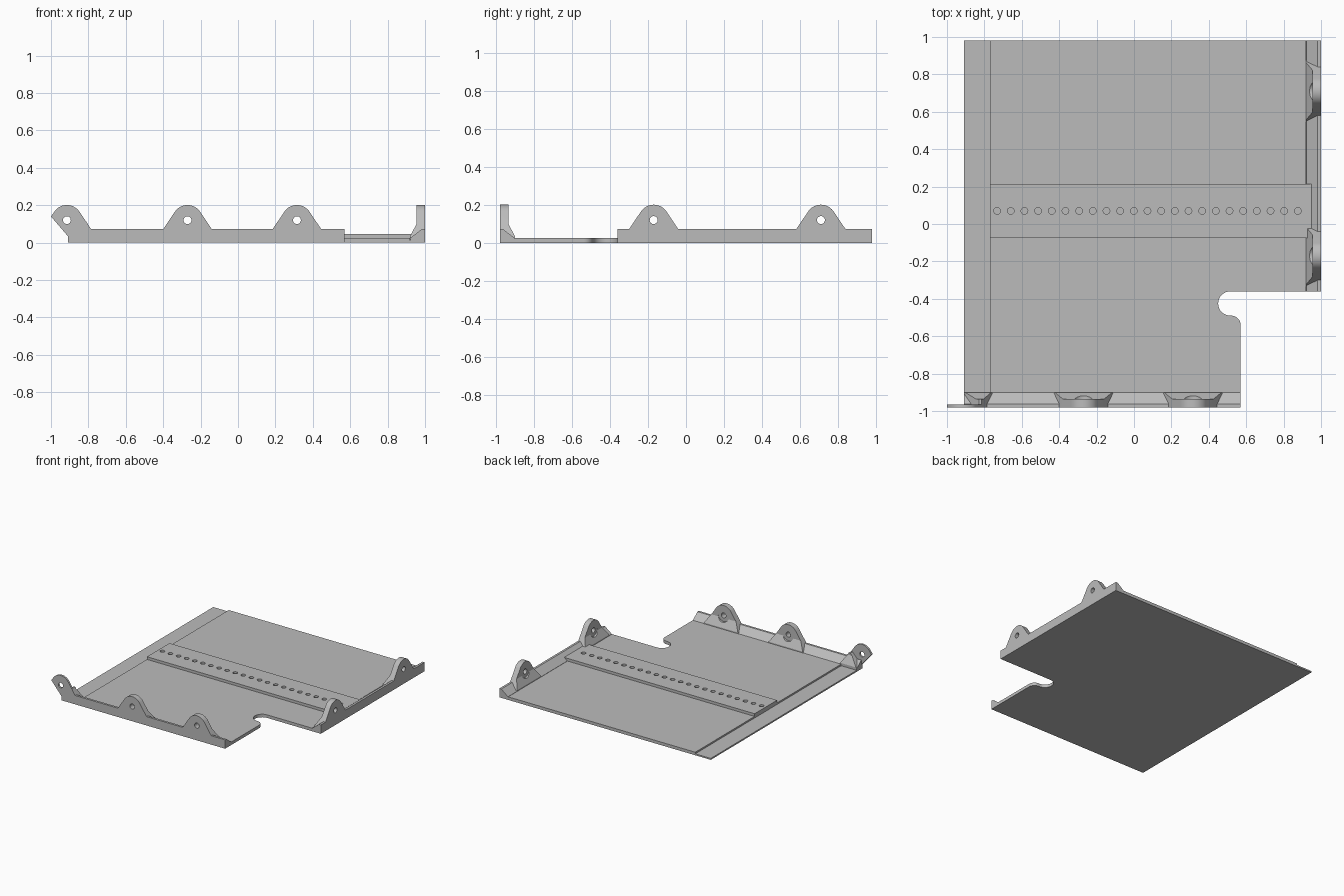
import bpy, bmesh, math
from mathutils import Vector

if "Cube" in bpy.data.objects:
    bpy.data.objects.remove(bpy.data.objects["Cube"])

grey = bpy.data.materials.new("plain grey")
grey.diffuse_color = (0.5, 0.5, 0.5, 1)
grey.use_nodes = True
grey.node_tree.nodes["Principled BSDF"].inputs["Base Color"].default_value = grey.diffuse_color

# Coordinate frames: (a, b, h) -> world
def flat(a, b, h):            # outline in plan, h is height
    return Vector((a, b, h))

def front_face(u, z, d):      # outline seen from the front, d is depth inward
    return Vector((u, -0.98 + d, z))

def right_face(u, z, d):      # outline seen from the right, d is depth inward
    return Vector((1 - d, u, z))

def front_section(d, z, u):   # cross-section swept along the front edge
    return front_face(u, z, d)

def right_section(d, z, u):   # cross-section swept along the right edge
    return right_face(u, z, d)

def prism(name, pts, h0, h1, frame):
    bm = bmesh.new()
    lo = [bm.verts.new(frame(a, b, h0)) for a, b in pts]
    hi = [bm.verts.new(frame(a, b, h1)) for a, b in pts]
    bm.faces.new(lo)
    bm.faces.new(hi)
    n = len(pts)
    for i in range(n):
        j = (i + 1) % n
        bm.faces.new((lo[i], lo[j], hi[j], hi[i]))
    bmesh.ops.recalc_face_normals(bm, faces=bm.faces)
    me = bpy.data.meshes.new(name)
    bm.to_mesh(me)
    bm.free()
    me.materials.append(grey)
    ob = bpy.data.objects.new(name, me)
    bpy.context.collection.objects.link(ob)
    return ob

def boolean(ob, cutter, op='DIFFERENCE'):
    bpy.ops.object.select_all(action='DESELECT')
    bpy.context.view_layer.objects.active = ob
    ob.select_set(True)
    mod = ob.modifiers.new("cut", 'BOOLEAN')
    mod.operation, mod.solver, mod.object = op, 'EXACT', cutter
    bpy.ops.object.modifier_apply(modifier=mod.name)
    bpy.data.objects.remove(cutter)

def arc(cx, cy, r, a0, a1, n):
    return [(cx + r * math.cos(math.radians(a0 + (a1 - a0) * i / n)),
             cy + r * math.sin(math.radians(a0 + (a1 - a0) * i / n))) for i in range(n + 1)]

def circle(cx, cy, r, n=24):
    return arc(cx, cy, r, 0, 360 * (n - 1) / n, n - 1)

# Base sheet and raised upper sheet, both with the rounded corner cut-out
def outline(x0, x1, y0):
    return ([(x0, y0), (0.57, y0)] + arc(0.52, -0.54, 0.05, 0, 90, 8)
            + arc(0.515, -0.425, 0.065, 270, 90, 16) + [(x1, -0.36), (x1, 0.98), (x0, 0.98)])

prism("base_sheet", outline(-0.91, 1.0, -0.98), 0, 0.012, flat)
prism("upper_sheet", outline(-0.77, 0.92, -0.905), 0.012, 0.025, flat)

# Cross rib with its row of holes
rib = prism("cross_rib", [(-0.77, -0.075), (0.95, -0.075), (0.95, 0.215), (-0.77, 0.215)],
            0.025, 0.047, flat)
for i in range(23):
    boolean(rib, prism("hole_cutter", circle(-0.732 + i * 0.0731, 0.07, 0.018, 16), 0.01, 0.06, flat))

# Edge walls with a sloping inner side
wall = [(0, 0.012), (0, 0.072), (0.018, 0.072), (0.078, 0.025), (0.078, 0.012)]
prism("front_wall", wall, -0.91, 0.57, front_section)
prism("right_wall", wall, -0.36, 0.98, right_section)

# Mounting lugs: rounded outline, flared foot, pin hole and round seat
foot = [(0, 0), (0, 0.3), (0.045, 0.3), (0.045, 0.1), (0.08, 0.035), (0.08, 0)]

def lug(name, c, face, section):
    pts = ([(c + 0.165, 0.015), (c + 0.13, 0.072)] + arc(c, 0.12, 0.081, 33, 147, 20)
           + [(c - 0.13, 0.072), (c - 0.165, 0.015)])
    ob = prism(name, pts, 0, 0.09, face)
    boolean(ob, prism("foot_shape", foot, c - 0.3, c + 0.3, section), 'INTERSECT')
    boolean(ob, prism("seat_cutter", circle(c, 0.12, 0.05), 0.0449, 0.12, face))
    boolean(ob, prism("pin_cutter", circle(c, 0.12, 0.021), -0.05, 0.15, face))
    return ob

lugs = [lug("front_lug", c, front_face, front_section) for c in (-0.27, 0.315)]
lugs += [lug("right_lug", c, right_face, right_section) for c in (-0.17, 0.71)]

# Corner lug: thin overhanging ear with a small flared gusset
c = -0.915
ear = prism("corner_ear", [(-0.75, 0.015), (-0.785, 0.072)] + arc(c, 0.12, 0.081, 33, 150, 20)
            + [(-1.0, 0.14), (-0.91, 0.035), (-0.91, 0.015)], 0, 0.016, front_face)
boolean(ear, prism("pin_cutter", circle(c, 0.12, 0.021), -0.05, 0.15, front_face))
gusset = prism("corner_gusset", [(-0.75, 0.015), (-0.815, 0.118), (-0.83, 0.118),
                                 (-0.908, 0.03), (-0.908, 0.015)], 0.001, 0.09, front_face)
boolean(gusset, prism("foot_shape", foot, -1.1, -0.6, front_section), 'INTERSECT')

# Smooth the rounded parts, keep edges crisp
bpy.ops.object.select_all(action='SELECT')
bpy.context.view_layer.objects.active = rib
bpy.ops.object.shade_smooth_by_angle(angle=math.radians(28))
